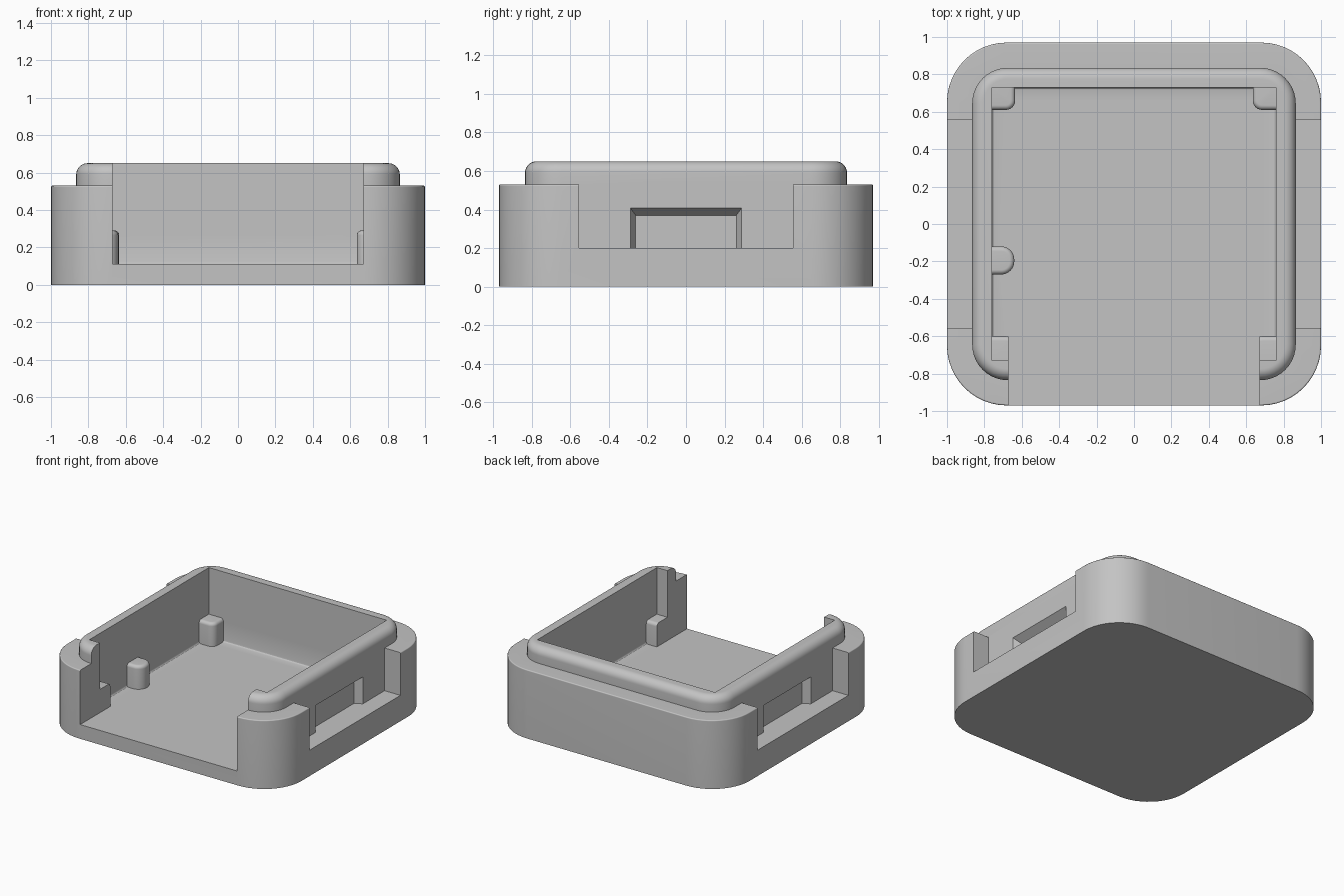
import bpy
import bmesh
from math import radians

cube = bpy.data.objects.get("Cube")
if cube:
    bpy.data.objects.remove(cube, do_unlink=True)

grey = bpy.data.materials.new("plain_grey")
grey.use_nodes = True
colour = (0.55, 0.55, 0.55, 1)
grey.diffuse_color = colour
grey.node_tree.nodes["Principled BSDF"].inputs["Base Color"].default_value = colour


def block(name, x, y, z, corner=0, top=0, bottom=0, segments=8, reshape=None):
    """Box between (min, max) pairs, with optional rounded corners and rims."""
    bm = bmesh.new()
    bmesh.ops.create_cube(bm, size=1)
    for v in bm.verts:
        v.co = [r[1] if c > 0 else r[0] for c, r in zip(v.co, (x, y, z))]
        if reshape:
            reshape(v.co)

    def round_edges(test, radius):
        if radius:
            edges = [e for e in bm.edges if test(e)]
            bmesh.ops.bevel(bm, geom=edges, offset=radius, segments=segments,
                            profile=0.5, affect='EDGES')

    round_edges(lambda e: abs(e.verts[0].co.z - e.verts[1].co.z) > 1e-4, corner)
    round_edges(lambda e: all(abs(v.co.z - z[1]) < 1e-5 for v in e.verts), top)
    round_edges(lambda e: all(abs(v.co.z - z[0]) < 1e-5 for v in e.verts), bottom)
    bmesh.ops.recalc_face_normals(bm, faces=bm.faces)
    mesh = bpy.data.meshes.new(name)
    bm.to_mesh(mesh)
    bm.free()
    mesh.materials.append(grey)
    obj = bpy.data.objects.new(name, mesh)
    bpy.context.collection.objects.link(obj)
    return obj


def combine(target, tool, operation):
    mod = target.modifiers.new(operation.lower(), 'BOOLEAN')
    mod.operation = operation
    mod.solver = 'EXACT'
    mod.object = tool
    bpy.context.view_layer.objects.active = target
    bpy.ops.object.modifier_apply(modifier=mod.name)
    bpy.data.objects.remove(tool, do_unlink=True)


def side_range(side, a, b):
    return tuple(sorted((side * a, side * b)))


# Outer shell with a notch in each side
shell = block("case_shell", (-1, 1), (-0.97, 0.97), (0, 0.53),
              corner=0.32, top=0.008, segments=12)
for side in (-1, 1):
    notch = block("side_notch", side_range(side, 0.84, 1.2), (-0.555, 0.555), (0.2, 1))
    combine(shell, notch, 'DIFFERENCE')

# Raised inner wall with a rounded rim
wall = block("inner_wall", (-0.865, 0.865), (-0.835, 0.835), (0.05, 0.65),
             corner=0.19, top=0.06, segments=10)
combine(shell, wall, 'UNION')

# Square cavity with a small floor fillet
cavity = block("cavity", (-0.76, 0.76), (-0.73, 0.73), (0.11, 1), bottom=0.015, segments=3)
combine(shell, cavity, 'DIFFERENCE')

# Support pegs in the corners and along the right wall
for side in (-1, 1):
    for y in ((0.61, 0.79), (-0.79, -0.60)):
        peg = block("corner_peg", side_range(side, 0.635, 0.82), y, (0.06, 0.29),
                    corner=0.05, top=0.025, segments=6)
        combine(shell, peg, 'UNION')
peg = block("side_peg", (-0.86, -0.64), (-0.27, -0.12), (0.06, 0.29),
            corner=0.07, top=0.025)
combine(shell, peg, 'UNION')

# Open front
opening = block("front_opening", (-0.67, 0.67), (-1.2, -0.5), (0.11, 1))
combine(shell, opening, 'DIFFERENCE')

# Shallow tapered pocket on each side of the inner wall
for side in (-1, 1):
    def taper(co):
        if abs(co.x) < 0.84:
            co.y *= 0.9
            if co.z > 0.3:
                co.z -= 0.04
    pocket = block("side_pocket", side_range(side, 0.81, 0.868), (-0.29, 0.29),
                   (0.2, 0.41), reshape=taper)
    combine(shell, pocket, 'DIFFERENCE')

bpy.ops.object.select_all(action='DESELECT')
shell.select_set(True)
bpy.context.view_layer.objects.active = shell
bpy.ops.object.shade_smooth_by_angle(angle=radians(30))
